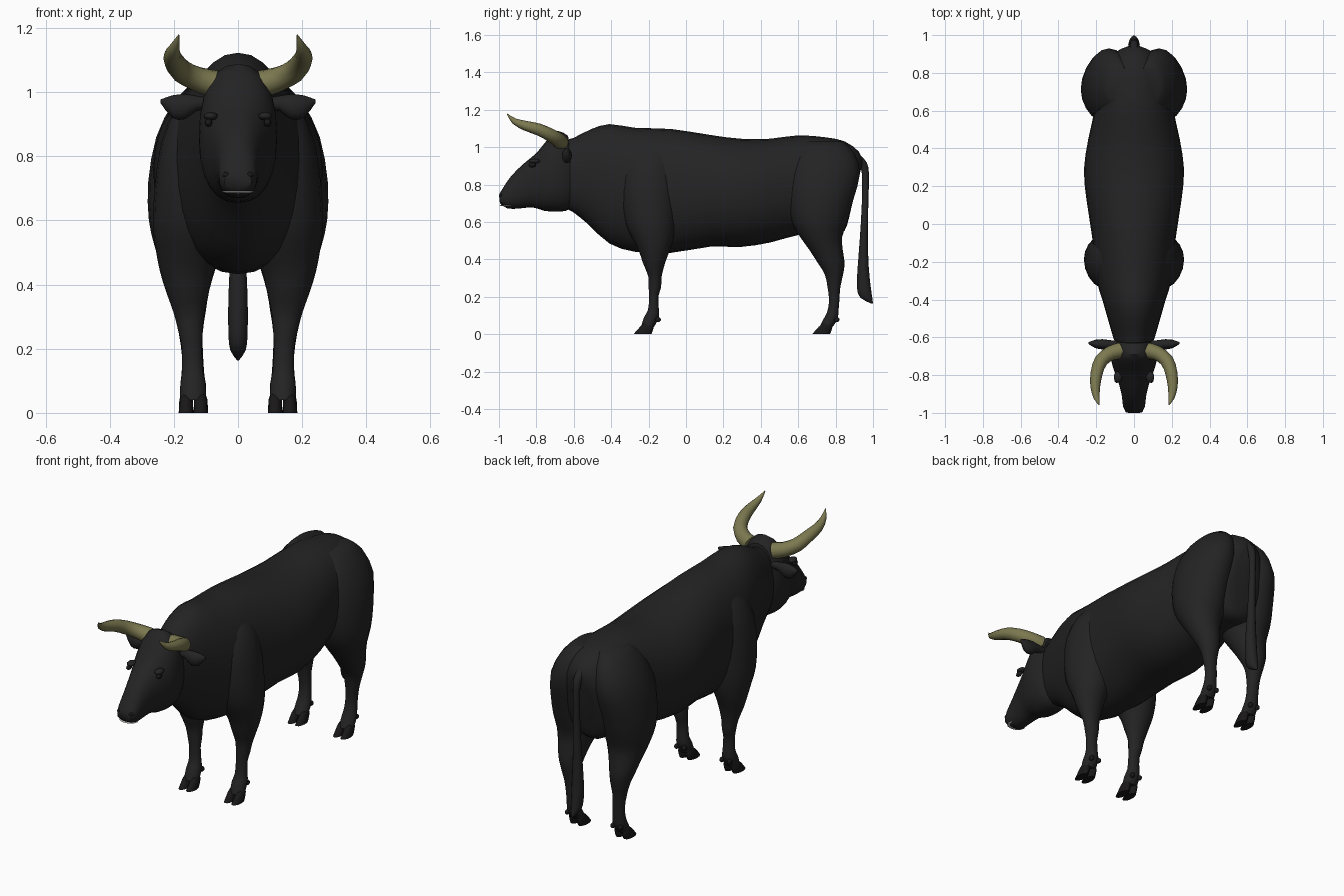
import bpy, bmesh
from math import cos, sin, pi, copysign
from mathutils import Vector


def material(name, color):
    m = bpy.data.materials.new(name)
    m.diffuse_color = (*color, 1)
    return m


HIDE = material("black_hide", (0.018, 0.017, 0.018))
HOOF = material("hoof", (0.01, 0.009, 0.009))
HORN = material("horn", (0.2, 0.19, 0.08))
TEETH = material("teeth", (0.55, 0.55, 0.52))


def finish(bm, name, mat, mirror, angle=0.9):
    bmesh.ops.recalc_face_normals(bm, faces=bm.faces)
    me = bpy.data.meshes.new(name)
    bm.to_mesh(me)
    bm.free()
    me.materials.append(mat)
    ob = bpy.data.objects.new(name, me)
    bpy.context.collection.objects.link(ob)
    if mirror:
        ob.modifiers.new("mirror", "MIRROR")
    bpy.ops.object.select_all(action="DESELECT")
    ob.select_set(True)
    bpy.context.view_layer.objects.active = ob
    bpy.ops.object.shade_smooth_by_angle(angle=angle)
    return ob


def refine(st, n):
    """Catmull-Rom interpolation between stations of (centre, u, v)."""
    out = []
    for i in range(len(st) - 1):
        a, b, c, d = (st[max(i - 1, 0)], st[i], st[i + 1], st[min(i + 2, len(st) - 1)])
        for k in range(n):
            t = k / n
            out.append([0.5 * (2 * q + (r - p) * t + (2 * p - 5 * q + 4 * r - s) * t * t
                               + (3 * q - p - 3 * r + s) * t ** 3)
                        for p, q, r, s in zip(a, b, c, d)])
    out.append(st[-1])
    return out


def loft(name, stations, mat=HIDE, mirror=False, sides=20, power=2.0, n=2):
    """Skin superellipse rings given as (centre, u axis, v axis)."""
    bm = bmesh.new()
    rings = []
    for c, u, v in refine(stations, n):
        ring = []
        for k in range(sides):
            a = 2 * pi * k / sides
            x, y = (copysign(abs(f) ** (2 / power), f) for f in (cos(a), sin(a)))
            ring.append(bm.verts.new(c + u * x + v * y))
        rings.append(ring)
    for r, s in zip(rings, rings[1:]):
        for k in range(sides):
            j = (k + 1) % sides
            bm.faces.new((r[k], r[j], s[j], s[k]))
    bm.faces.new(rings[0])
    bm.faces.new(rings[-1])
    return finish(bm, name, mat, mirror)


def upright(rows):
    """Rows: top y, top z, bottom y, bottom z, half width."""
    res = []
    for ty, tz, by, bz, w in rows:
        t, b = Vector((0, ty, tz)), Vector((0, by, bz))
        res.append(((t + b) / 2, Vector((w, 0, 0)), (t - b) / 2))
    return res


def level(rows, dy=0):
    """Rows: z, x min, x max, y min, y max."""
    return [(Vector(((a + b) / 2, (c + d) / 2 + dy, z)), Vector(((b - a) / 2, 0, 0)),
             Vector((0, (d - c) / 2, 0))) for z, a, b, c, d in rows]


def blob(name, loc, size, mat=HIDE, mirror=True):
    bm = bmesh.new()
    bmesh.ops.create_uvsphere(bm, u_segments=12, v_segments=8, radius=1)
    for v in bm.verts:
        v.co = Vector([l + c * s for l, c, s in zip(loc, v.co, size)])
    return finish(bm, name, mat, mirror)


# Torso with neck, brisket and rump
loft("torso", upright([
    (-.67, 1.03, -.64, .67, .09), (-.60, 1.05, -.60, .65, .11), (-.51, 1.095, -.52, .585, .135),
    (-.41, 1.123, -.41, .485, .165), (-.27, 1.103, -.27, .44, .205), (-.08, 1.097, -.08, .435, .22),
    (.13, 1.065, .13, .468, .252), (.29, 1.045, .29, .466, .265), (.45, 1.045, .45, .49, .242),
    (.60, 1.063, .60, .53, .21), (.75, 1.052, .75, .54, .2), (.85, 1.03, .83, .54, .165),
    (.925, .975, .86, .58, .115), (.945, .92, .88, .66, .06)]), sides=28, power=2.15)

# Head
loft("head", upright([
    (-1, .745, -.995, .70, .042), (-.975, .787, -.955, .672, .058), (-.935, .845, -.89, .672, .064),
    (-.87, .91, -.82, .678, .08), (-.80, .968, -.76, .66, .104), (-.745, 1.035, -.70, .655, .12),
    (-.69, 1.088, -.64, .66, .12), (-.63, 1.06, -.60, .69, .1)]), sides=24, power=2.3)

# Face details
blob("eye", (.092, -.822, .905), (.012, .02, .013), HOOF)
blob("brow", (.085, -.81, .925), (.022, .03, .013))
blob("nostril", (.036, -.985, .742), (.013, .014, .01), HOOF)
blob("teeth", (0, -.955, .689), (.052, .042, .005), TEETH, False)

# Ears: thin leaves pointing sideways
loft("ear", [(Vector((x, y, z)), Vector((0, ry, 0)), Vector((0, 0, rz)))
             for x, y, z, ry, rz in [(.09, -.635, .965, .018, .018), (.13, -.637, .965, .022, .024),
                                     (.165, -.637, .955, .027, .039), (.205, -.635, .955, .022, .035),
                                     (.242, -.63, .972, .004, .005)]],
     mirror=True, sides=12)

# Horns: tapered tubes sweeping outward, forward and up
path = [(.07, -.67, 1.025, .043), (.125, -.685, 1.04, .039), (.175, -.725, 1.065, .036),
        (.198, -.79, 1.095, .032), (.205, -.86, 1.115, .026), (.198, -.92, 1.14, .016),
        (.185, -.957, 1.178, .002)]
horn = []
for i, p in enumerate(path):
    t = (Vector(path[min(i + 1, 6)][:3]) - Vector(path[max(i - 1, 0)][:3])).normalized()
    u = t.cross(Vector((0, 0, 1))).normalized()
    horn.append((Vector(p[:3]), u * p[3], t.cross(u) * p[3]))
loft("horn", horn, HORN, True, sides=12)

# Front legs with shoulders
loft("front_leg", level([
    (1.02, .02, .13, -.25, -.10), (.95, .02, .195, -.31, -.07), (.84, .02, .24, -.345, -.055),
    (.70, .02, .26, -.345, -.05), (.58, .03, .265, -.32, -.055), (.50, .05, .255, -.28, -.07),
    (.44, .075, .243, -.25, -.09), (.38, .09, .225, -.23, -.112), (.31, .105, .2, -.202, -.13),
    (.25, .11, .185, -.2, -.133), (.20, .112, .175, -.197, -.148), (.13, .108, .175, -.203, -.145),
    (.09, .1, .18, -.225, -.145), (.04, .1, .18, -.24, -.17)]), mirror=True)

# Hind legs with haunches
loft("hind_leg", level([
    (1.03, .02, .14, .64, .84), (.97, .01, .2, .58, .90), (.86, .01, .255, .54, .93),
    (.72, .015, .28, .54, .895), (.60, .025, .278, .565, .862), (.52, .045, .26, .61, .835),
    (.45, .07, .24, .66, .838), (.38, .09, .222, .705, .848), (.32, .1, .203, .742, .84),
    (.25, .11, .185, .757, .825), (.18, .109, .175, .765, .82), (.12, .105, .176, .755, .815),
    (.08, .1, .18, .735, .81), (.04, .1, .18, .715, .785)]), mirror=True)

# Cloven hooves and dewclaws
for leg, dy in (("front", 0), ("hind", .955)):
    for side, x in (("inner", .116), ("outer", .162)):
        loft(f"{leg}_hoof_{side}", level([
            (0, x - .023, x + .023, -.28, -.185), (.018, x - .022, x + .022, -.265, -.178),
            (.04, x - .021, x + .021, -.245, -.172), (.058, x - .015, x + .015, -.225, -.178)], dy),
            HOOF, True, sides=12, n=1)
        blob(f"{leg}_dewclaw_{side}", (x, -.15 + dy, .078), (.012, .016, .014), HOOF)

# Tail hanging behind the rump
loft("tail", level([
    (.96, -.022, .022, .88, .93), (.92, -.022, .022, .92, .965), (.86, -.019, .019, .94, .978),
    (.70, -.018, .018, .94, .975), (.52, -.023, .023, .93, .972), (.36, -.03, .03, .918, .977),
    (.25, -.03, .03, .914, .988), (.195, -.024, .024, .932, .996), (.163, -.002, .002, .992, 1)]),
    sides=12)
